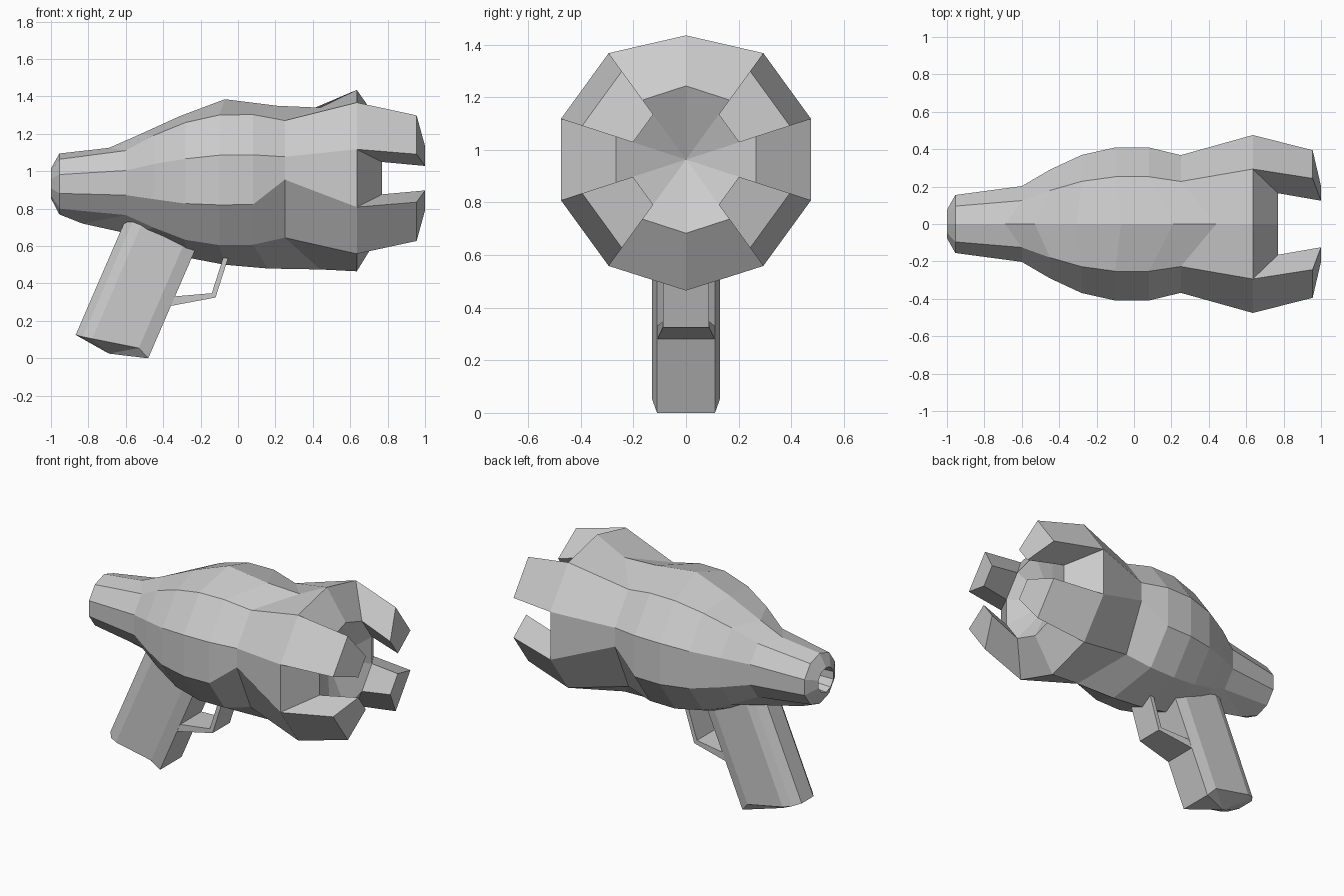
import bpy, bmesh
from math import cos, sin, radians

if "Cube" in bpy.data.objects:
    bpy.data.objects.remove(bpy.data.objects["Cube"])

N = 10
PRONG_FACETS = (0, 3, 5, 8)


def finish(bm, name):
    bmesh.ops.recalc_face_normals(bm, faces=bm.faces[:])
    me = bpy.data.meshes.new(name)
    bm.to_mesh(me)
    bm.free()
    ob = bpy.data.objects.new(name, me)
    bpy.context.collection.objects.link(ob)
    return ob


def ring(bm, x, cz, r, top=None, bottom=None, lower_side=None):
    """Ten-sided ring; the ridge and keel points may be moved as (x, z)."""
    verts = []
    for i in range(N):
        a = radians(18 + 36 * i)
        p = [x, r * cos(a), cz + r * sin(a)]
        if i == 2 and top:
            p[0], p[2] = top
        if i == 7 and bottom:
            p[0], p[2] = bottom
        if i in (5, 9) and lower_side:
            p[2] = lower_side
        verts.append(bm.verts.new(p))
    return verts


def bridge(bm, a, b, skip=()):
    n = len(a)
    for i in range(n):
        if i not in skip:
            j = (i + 1) % n
            bm.faces.new((a[i], a[j], b[j], b[i]))


# Body shell: tail hole, tapering tail, bulge, waist, flared mouth
bm = bmesh.new()
rings = [ring(bm, *r) for r in (
    (-0.88, 0.935, 0.07),
    (-1.00, 0.935, 0.08),
    (-0.955, 0.932, 0.163),
    (-0.60, 0.938, 0.213, (-0.69, 1.125), (-0.83, 0.72)),
    (-0.45, 0.945, 0.305, (-0.53, 1.195), (-0.58, 0.665)),
    (-0.28, 0.947, 0.388, (-0.31, 1.295), (-0.28, 0.54)),
    (-0.10, 0.953, 0.43, (-0.07, 1.385), (-0.07, 0.50)),
    (0.08, 0.955, 0.43, (0.21, 1.35), (0.16, 0.48)),
    (0.25, 0.958, 0.387, (0.44, 1.34), (0.44, 0.475), 0.955),
    (0.635, 0.963, 0.50, (0.635, 1.435), (0.635, 0.465)),
)]
for a, b in zip(rings, rings[1:]):
    bridge(bm, a, b)
bm.faces.new(rings[0])

# Mouth rim and concave emitter bowl
rim = rings[-1]
lip = ring(bm, 0.77, 0.963, 0.28)
bridge(bm, rim, lip, PRONG_FACETS)
apex = bm.verts.new((0.64, 0, 0.963))
for i in range(N):
    bm.faces.new((lip[i], lip[(i + 1) % N], apex))

# Four prongs growing from the mouth
for i in PRONG_FACETS:
    j = (i + 1) % N
    tips = []
    for k in (i, j):
        a = radians(18 + 36 * k)
        tips.append([bm.verts.new((x, r * cos(a), 0.963 + r * sin(a)))
                     for x, r in ((0.955, 0.415), (1.0, 0.212))])
    (oa, ia), (ob_, ib) = tips
    bm.faces.new((rim[i], rim[j], ob_, oa))
    bm.faces.new((oa, ob_, ib, ia))
    bm.faces.new((ia, ib, lip[j], lip[i]))
    bm.faces.new((rim[i], oa, ia, lip[i]))
    bm.faces.new((rim[j], lip[j], ib, ob_))
finish(bm, "blaster_body")

# Slanted grip with a slightly bulged base
bm = bmesh.new()
half = [(-0.48, 0.11, 0.0), (-0.53, 0.13, 0.055), (-0.78, 0.13, 0.105), (-0.83, 0.11, 0.115), (-0.868, 0.06, 0.125)]
base = half + [(x, -y, z) for x, y, z in reversed(half)]
low = [bm.verts.new(p) for p in base]
high = [bm.verts.new((x + 0.29, y, z + 0.67)) for x, y, z in base]
bridge(bm, low, high)
bm.faces.new(high)
centre = bm.verts.new((-0.69, 0, 0.025))
for i in range(len(low)):
    bm.faces.new((low[i], low[(i + 1) % len(low)], centre))
finish(bm, "grip")

# Trigger guard: bent strap (outer x, z, inner x, z, half width)
bm = bmesh.new()
sections = []
for ox, oz, ix, iz, w in ((-0.42, 0.27, -0.40, 0.323, 0.11),
                          (-0.37, 0.278, -0.35, 0.33, 0.11),
                          (-0.12, 0.325, -0.14, 0.348, 0.088),
                          (-0.045, 0.56, -0.072, 0.56, 0.088)):
    sections.append([bm.verts.new(p) for p in
                     ((ox, w, oz), (ix, w, iz), (ix, -w, iz), (ox, -w, oz))])
for a, b in zip(sections, sections[1:]):
    bridge(bm, a, b)
bm.faces.new(sections[0])
bm.faces.new(sections[-1])
finish(bm, "trigger_guard")
